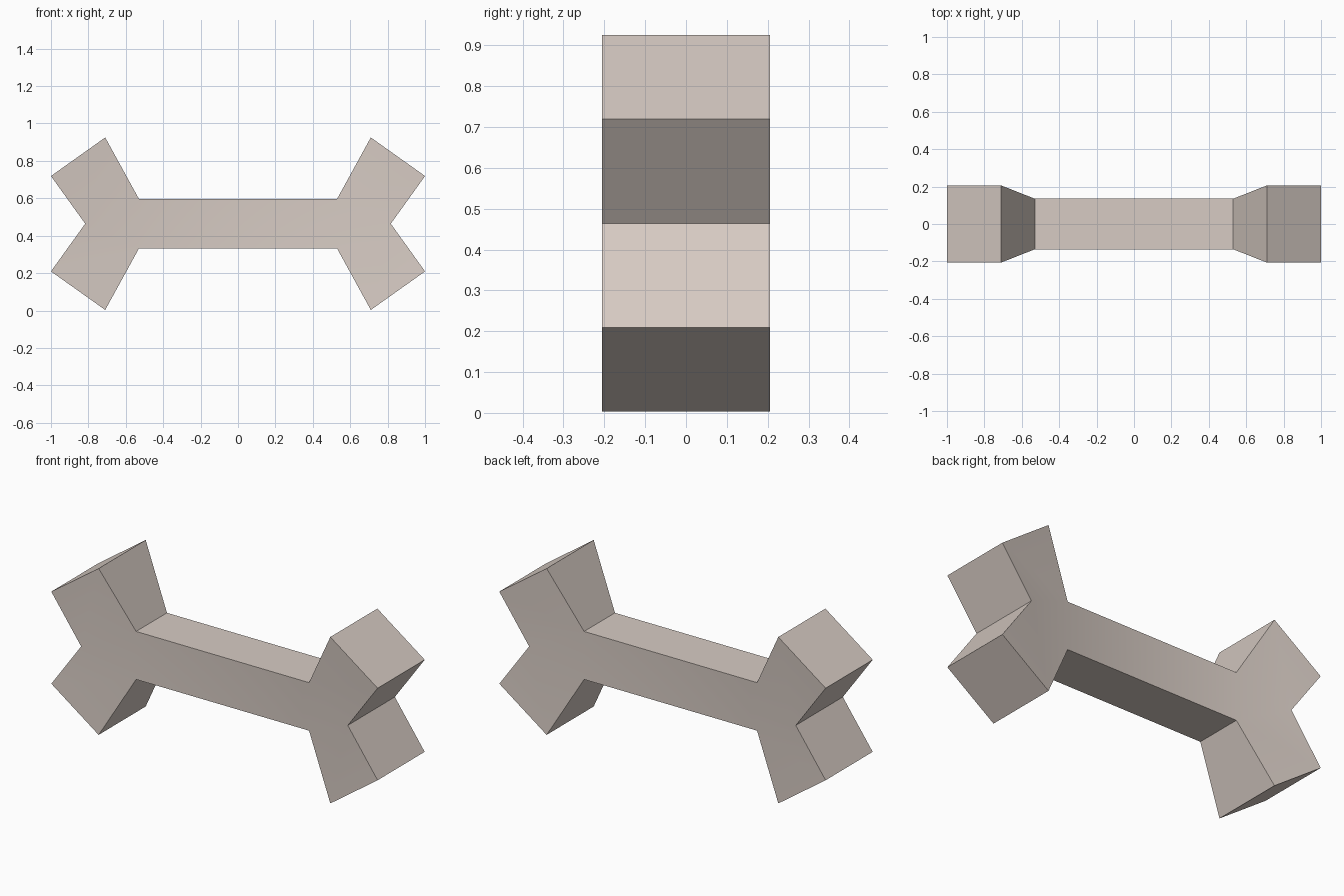
import bpy, bmesh

if "Cube" in bpy.data.objects:
    bpy.data.objects.remove(bpy.data.objects["Cube"])

MID, THIN, THICK = 0.464, 0.135, 0.206

bone_mat = bpy.data.materials.new("bone beige")
bone_mat.diffuse_color = (0.68, 0.60, 0.55, 1)
bone_mat.use_nodes = True
bone_mat.node_tree.nodes["Principled BSDF"].inputs["Base Color"].default_value = bone_mat.diffuse_color

# outline of the right half, top to bottom: x, height from middle, half depth
upper = [(0.53, 0.133, THIN), (0.71, 0.461, THICK), (1.0, 0.255, THICK)]
half = upper + [(0.817, 0, THICK)] + [(x, -h, d) for x, h, d in reversed(upper)]
# closed outline: right end downwards, left end upwards
outline = half + [(-x, -h, d) for x, h, d in half]

bm = bmesh.new()
front = [bm.verts.new((x, -d, MID + h)) for x, h, d in outline]
back = [bm.verts.new((x, d, MID + h)) for x, h, d in outline]

# front and back: shaft, then for each end a throat and two knuckles
patches = [(0, 6, 7, 13)]
for s in (0, 7):
    patches += [(s, s + 3, s + 6), (s, s + 1, s + 2, s + 3),
                (s + 3, s + 4, s + 5, s + 6)]
for side in (front, back):
    for patch in patches:
        bm.faces.new([side[i] for i in patch])

# rim joining front and back
n = len(outline)
for i in range(n):
    j = (i + 1) % n
    bm.faces.new((front[i], front[j], back[j], back[i]))
bmesh.ops.recalc_face_normals(bm, faces=bm.faces)

mesh = bpy.data.meshes.new("bone")
bm.to_mesh(mesh)
bm.free()
mesh.materials.append(bone_mat)
bone = bpy.data.objects.new("bone", mesh)
bpy.context.collection.objects.link(bone)

# blend the gentle flare on the broad sides, keep the rim crisp
bpy.context.view_layer.objects.active = bone
bone.select_set(True)
bpy.ops.object.shade_smooth_by_angle()
